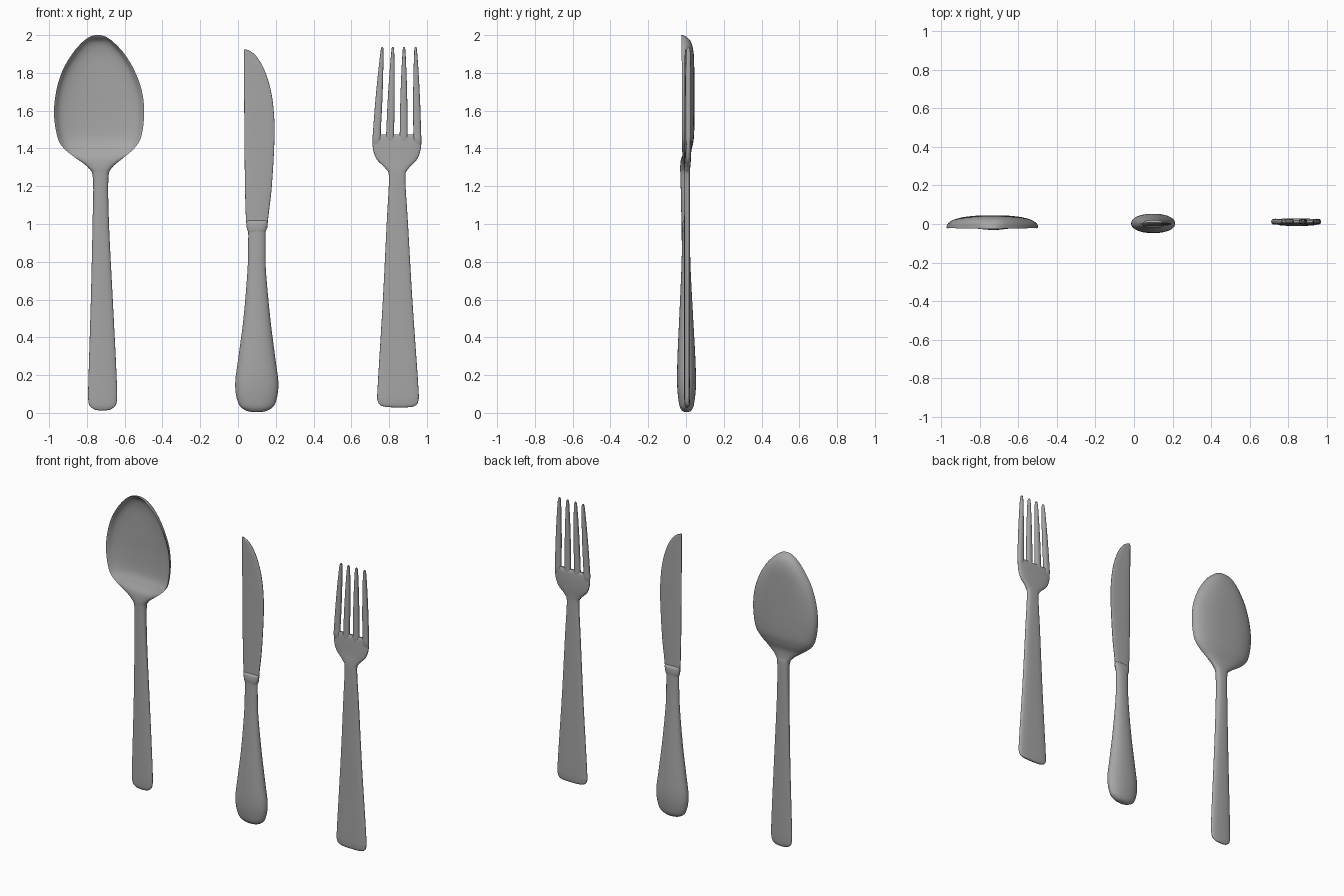
import bpy, math

steel = bpy.data.materials.new("dark_steel")
steel.diffuse_color = (0.38, 0.38, 0.38, 1)


def spline(rows, steps):
    """Catmull-Rom interpolation of whole section rows."""
    out = []
    n = len(rows)
    for i in range(n - 1):
        a, b, c, d = rows[max(i - 1, 0)], rows[i], rows[i + 1], rows[min(i + 2, n - 1)]
        for s in range(steps):
            t = s / steps
            out.append([0.5 * (2 * q + (r - p) * t + (2 * p - 5 * q + 4 * r - u) * t * t
                               + (3 * q - p - 3 * r + u) * t ** 3)
                        for p, q, r, u in zip(a, b, c, d)])
    out.append(list(rows[-1]))
    return out


def loft(name, rows, p=2.5, steps=6, half=20):
    """Rows: z, left x, right x, rim y, back y, front y, front width factor."""
    verts, faces = [], []
    n = 2 * half
    rings = spline(rows, steps)
    for z, x0, x1, rim, back, front, lip in rings:
        cx, hw = (x0 + x1) / 2, (x1 - x0) / 2
        for side in (0, 1):
            for k in range(half + 1 if side == 0 else half - 1):
                a = math.pi * k / half if side == 0 else math.pi * (1 - (k + 1) / half)
                c = math.copysign(abs(math.cos(a)) ** (2 / p), math.cos(a))
                s = abs(math.sin(a)) ** (2 / p)
                w, y = (hw, back) if side == 0 else (hw * lip, front)
                verts.append((cx + w * c, rim + (y - rim) * s, z))
    for r in range(len(rings) - 1):
        for k in range(n):
            j = (k + 1) % n
            faces.append((r * n + k, r * n + j, (r + 1) * n + j, (r + 1) * n + k))
    faces.append(tuple(reversed(range(n))))
    faces.append(tuple(range((len(rings) - 1) * n, len(rings) * n)))
    me = bpy.data.meshes.new(name)
    me.from_pydata(verts, [], faces)
    me.materials.append(steel)
    ob = bpy.data.objects.new(name, me)
    bpy.context.collection.objects.link(ob)
    bpy.ops.object.select_all(action='DESELECT')
    ob.select_set(True)
    bpy.context.view_layer.objects.active = ob
    bpy.ops.object.shade_smooth_by_angle(angle=math.radians(45))
    return ob


# Spoon: flat handle flowing into a hollow bowl that opens to the front
loft("spoon", [
    (0.013, -0.735, -0.700, 0, 0.003, -0.003, 1),
    (0.022, -0.768, -0.667, 0, 0.010, -0.010, 1),
    (0.06, -0.792, -0.642, 0, 0.015, -0.015, 1),
    (0.20, -0.791, -0.643, 0, 0.017, -0.017, 1),
    (0.60, -0.779, -0.663, 0, 0.018, -0.018, 1),
    (1.00, -0.770, -0.683, -0.002, 0.019, -0.024, 1),
    (1.24, -0.768, -0.686, -0.004, 0.019, -0.029, 1),
    (1.30, -0.795, -0.665, -0.010, 0.014, -0.031, 0.99),
    (1.35, -0.860, -0.607, -0.017, 0.016, -0.024, 0.96),
    (1.40, -0.922, -0.550, -0.021, 0.031, 0.002, 0.95),
    (1.46, -0.956, -0.513, -0.022, 0.042, 0.025, 0.95),
    (1.58, -0.974, -0.497, -0.022, 0.045, 0.032, 0.95),
    (1.70, -0.963, -0.508, -0.022, 0.045, 0.032, 0.95),
    (1.81, -0.930, -0.547, -0.022, 0.044, 0.031, 0.94),
    (1.90, -0.878, -0.601, -0.023, 0.041, 0.027, 0.92),
    (1.96, -0.827, -0.656, -0.024, 0.028, 0.012, 0.88),
    (1.99, -0.787, -0.697, -0.025, 0.004, -0.018, 0.85),
    (2.00, -0.757, -0.727, -0.025, -0.022, -0.026, 0.9)], p=2.5)


def bar(z, x0, x1, t, y=0.0):
    """Symmetric section of half thickness t."""
    return (z, x0, x1, y, y + t, y - t, 1)


# Knife: plump handle, collar and thin blade with one straight edge
loft("knife_handle", [
    bar(0.004, 0.080, 0.118, 0.008, 0.003), bar(0.014, 0.040, 0.160, 0.026, 0.003),
    bar(0.05, 0.002, 0.197, 0.040, 0.003), bar(0.15, -0.015, 0.214, 0.050, 0.003),
    bar(0.30, 0.003, 0.196, 0.047, 0.002), bar(0.50, 0.029, 0.171, 0.037, 0.001),
    bar(0.75, 0.050, 0.148, 0.025), bar(0.90, 0.054, 0.145, 0.021),
    bar(0.98, 0.054, 0.145, 0.020)], p=2.15)
loft("knife_collar", [
    bar(0.955, 0.054, 0.145, 0.019), bar(0.975, 0.048, 0.152, 0.022),
    bar(1.000, 0.046, 0.156, 0.021), bar(1.012, 0.046, 0.156, 0.017),
    bar(1.020, 0.049, 0.152, 0.009)], p=2.5, steps=4)
loft("knife_blade", [
    bar(0.98, 0.046, 0.155, 0.010), bar(1.05, 0.041, 0.162, 0.010),
    bar(1.20, 0.037, 0.179, 0.010), bar(1.45, 0.034, 0.193, 0.009),
    bar(1.60, 0.033, 0.189, 0.009), bar(1.72, 0.032, 0.171, 0.008),
    bar(1.82, 0.032, 0.138, 0.008), bar(1.88, 0.032, 0.103, 0.007),
    bar(1.91, 0.032, 0.073, 0.006), bar(1.925, 0.033, 0.042, 0.004)], p=2.5)

# Fork: tapered flat handle spreading into the head
loft("fork_body", [
    bar(0.029, 0.825, 0.890, 0.004, 0.006), bar(0.036, 0.765, 0.935, 0.011, 0.006),
    bar(0.065, 0.739, 0.955, 0.015, 0.006), bar(0.15, 0.740, 0.954, 0.016, 0.006),
    bar(0.60, 0.767, 0.923, 0.016, 0.006), bar(1.00, 0.787, 0.900, 0.016, 0.006),
    bar(1.24, 0.799, 0.886, 0.016, 0.005), bar(1.29, 0.784, 0.900, 0.016, 0.006),
    bar(1.34, 0.736, 0.946, 0.016, 0.010), bar(1.39, 0.716, 0.966, 0.016, 0.012),
    bar(1.44, 0.712, 0.971, 0.015, 0.013), bar(1.465, 0.713, 0.970, 0.012, 0.013),
    bar(1.474, 0.717, 0.966, 0.006, 0.013)], p=3.0)

# Four tines drawn together toward the tips
for i, (base, tip) in enumerate([(0.734, 0.764), (0.805, 0.820), (0.877, 0.879), (0.949, 0.940)]):
    rows = []
    for z, w, t in [(1.42, 0.018, 0.010), (1.45, 0.0215, 0.015), (1.50, 0.0205, 0.015),
                    (1.65, 0.0185, 0.015), (1.80, 0.0135, 0.014), (1.90, 0.0085, 0.012),
                    (1.93, 0.006, 0.008), (1.938, 0.002, 0.003)]:
        f = max(0, (z - 1.47) / 0.468)
        c = base + (tip - base) * f
        rows.append(bar(z, c - w, c + w, t, 0.012))
    loft(f"fork_tine_{i + 1}", rows, p=2.8, half=10)
